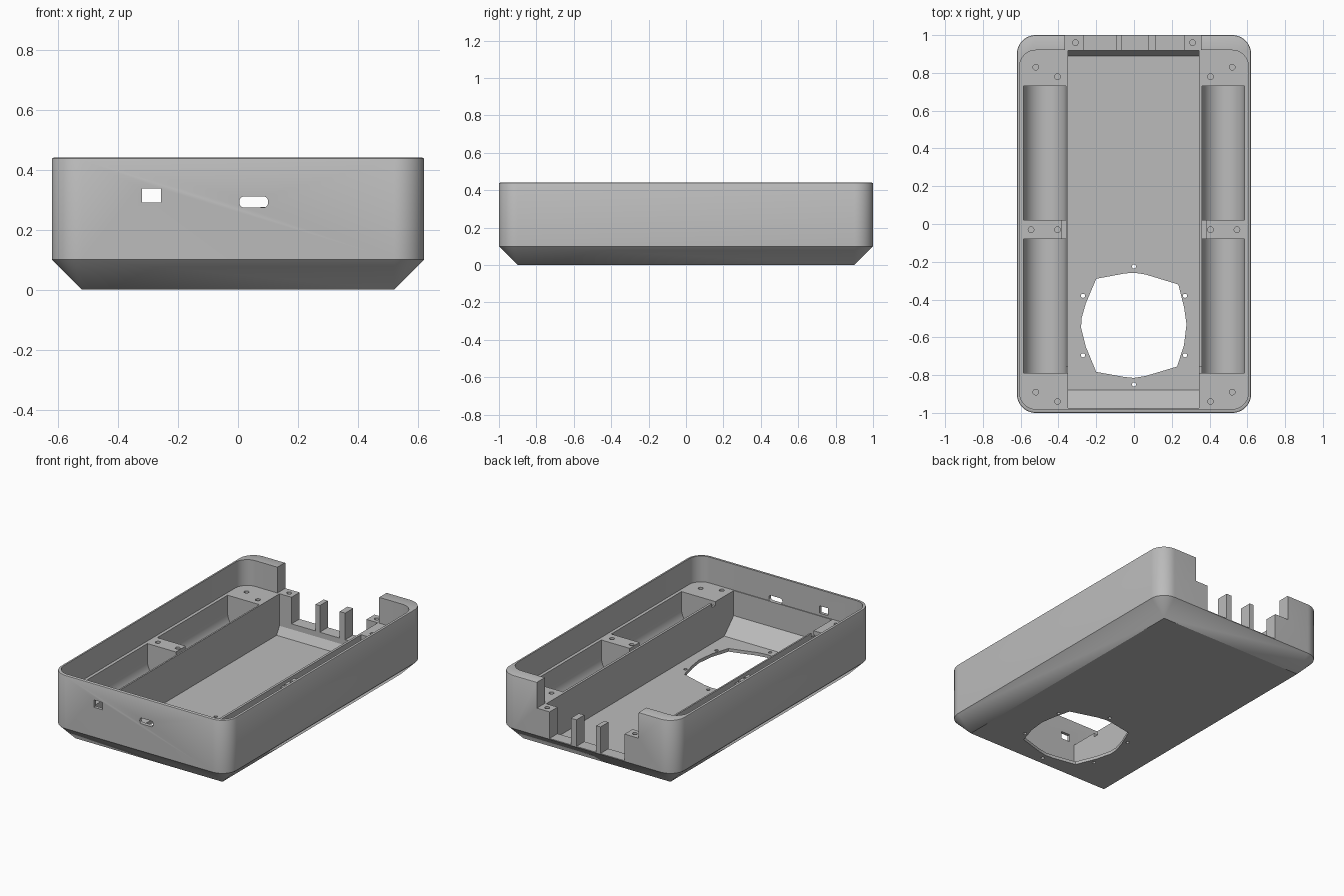
import bpy, bmesh
from math import sin, cos, pi

old = bpy.data.objects.get("Cube")
if old:
    bpy.data.objects.remove(old, do_unlink=True)

GREY = (0.5, 0.5, 0.5, 1)
mat = bpy.data.materials.new("plain grey")
mat.use_nodes = True
mat.diffuse_color = GREY
mat.node_tree.nodes["Principled BSDF"].inputs["Base Color"].default_value = GREY

DECK = 0.275   # top of the side blocks, shelves and ribs
FLOOR = 0.02   # top of the floor


def add_object(name, bm):
    mesh = bpy.data.meshes.new(name)
    bm.to_mesh(mesh)
    bm.free()
    mesh.materials.append(mat)
    obj = bpy.data.objects.new(name, mesh)
    bpy.context.collection.objects.link(obj)
    return obj


def rounded(x0, x1, y0, y1, r, steps=12):
    """Outline of a rectangle with round corners."""
    pts = []
    for i, (cx, cy) in enumerate([(x1 - r, y1 - r), (x0 + r, y1 - r),
                                  (x0 + r, y0 + r), (x1 - r, y0 + r)]):
        for k in range(steps + 1):
            a = (i + k / steps) * pi / 2
            pts.append((cx + r * cos(a), cy + r * sin(a)))
    return pts


def rect(x0, x1, y0, y1):
    return [(x0, y0), (x1, y0), (x1, y1), (x0, y1)]


def circle(cx, cy, r, n=16):
    return [(cx + r * cos(2 * pi * k / n), cy + r * sin(2 * pi * k / n)) for k in range(n)]


PLACE = {"x": lambda a, b, t: (t, a, b),
         "y": lambda a, b, t: (a, t, b),
         "z": lambda a, b, t: (a, b, t)}
cutters = []


def cut(name, outlines, axis, lo, hi):
    """Remove outlines, extruded along an axis, from the case."""
    bm = bmesh.new()
    for outline in outlines:
        rings = [[bm.verts.new(PLACE[axis](a, b, t)) for a, b in outline] for t in (lo, hi)]
        bm.faces.new(rings[0])
        bm.faces.new(rings[1])
        n = len(outline)
        for i in range(n):
            j = (i + 1) % n
            bm.faces.new((rings[0][i], rings[0][j], rings[1][j], rings[1][i]))
    bmesh.ops.recalc_face_normals(bm, faces=bm.faces)
    cutter = add_object(name, bm)
    cutter.hide_render = True
    cutters.append(cutter)
    mod = case.modifiers.new(name, "BOOLEAN")
    mod.operation = "DIFFERENCE"
    mod.solver = "EXACT"
    mod.object = cutter


# Outer case: upright walls, chamfered underside, softened rim
bm = bmesh.new()
for inset, z in ((0, 0.1), (0, 0.434), (0.002, 0.438), (0.006, 0.44)):
    for x, y in rounded(-0.62 + inset, 0.62 - inset, -1 + inset, 1 - inset, 0.1 - inset):
        bm.verts.new((x, y, z))
for x, y in rect(-0.52, 0.52, -0.9, 0.9):
    bm.verts.new((x, y, 0))
bmesh.ops.remove_doubles(bm, verts=bm.verts, dist=0.0001)
bmesh.ops.convex_hull(bm, input=bm.verts)
bmesh.ops.dissolve_limit(bm, angle_limit=0.01, verts=bm.verts, edges=bm.edges)
bmesh.ops.recalc_face_normals(bm, faces=bm.faces)
case = add_object("case_body", bm)

# Upper cavity and central channel with sloped ends
cut("upper_cavity", [rounded(-0.605, 0.605, -0.98, 0.92, 0.085)], "z", DECK, 0.6)
cut("channel", [[(-0.975, 0.4), (-0.975, 0.115), (-0.88, FLOOR), (0.89, FLOOR),
                 (0.919, 0.07), (0.919, 0.4)]], "x", -0.35, 0.345)

# Opening in the back wall, leaving two shelves and two ribs
cut("back_opening", [rect(-0.365, 0.355, DECK, 0.6)], "y", 0.85, 1.1)
cut("back_gaps", [rect(a, b, 0.105, 0.5) for a, b in
                  ((-0.265, -0.095), (-0.065, 0.075), (0.115, 0.265))], "y", 0.9, 1.1)

# Round-bottomed bays in both side blocks
R = 0.1125
bays = []
for side in (-1, 1):
    cx = side * 0.4725
    trough = [(cx - R * cos(pi * k / 24), 0.165 - R * sin(pi * k / 24)) for k in range(25)]
    bays.append(trough + [(cx + R, 0.4), (cx - R, 0.4)])
cut("front_bays", bays, "y", -0.79, -0.08)
cut("back_bays", bays, "y", 0.02, 0.73)

# Wire notches beside the bays
cut("middle_notches", [rect(s * 0.372 - 0.012, s * 0.372 + 0.012, -0.085, 0.025)
                       for s in (-1, 1)], "z", 0.25, 0.4)
cut("front_notches", [rect(s * 0.355 - 0.02, s * 0.355 + 0.02, -0.789, -0.755)
                      for s in (-1, 1)], "z", 0.25, 0.4)

# Blind screw holes in the blocks and shelves
screws = [(0.52, 0.83), (0.405, 0.78), (0.545, -0.03), (0.405, -0.03),
          (0.52, -0.89), (0.405, -0.94), (0.31, 0.96)]
cut("screw_holes", [circle(s * x, y, 0.015) for x, y in screws for s in (-1, 1)],
    "z", 0.16, 0.5)

# Vent opening in the floor and its fixing holes
vent = [(-0.2, -0.29), (-0.05, -0.262), (0, -0.258), (0.06, -0.267), (0.235, -0.32),
        (0.265, -0.44), (0.278, -0.53), (0.265, -0.64), (0.228, -0.755), (0.06, -0.805),
        (0, -0.815), (-0.05, -0.81), (-0.2, -0.783), (-0.255, -0.65), (-0.28, -0.55),
        (-0.278, -0.5), (-0.255, -0.42)]
cut("vent", [vent], "z", -0.1, 0.1)
fixings = [(0, -0.225), (0, -0.85)] + [(s * 0.27, y) for s in (-1, 1) for y in (-0.38, -0.695)]
cut("vent_fixings", [circle(x, y, 0.011, 12) for x, y in fixings], "z", -0.1, 0.1)

# Switch and cable slots in the front wall
cut("front_slots", [rect(-0.32, -0.257, 0.29, 0.337),
                    rounded(0.005, 0.1, 0.274, 0.311, 0.015, 5)], "y", -1.1, -0.95)

# Bake the cuts and remove the cutters
graph = bpy.context.evaluated_depsgraph_get()
baked = bpy.data.meshes.new_from_object(case.evaluated_get(graph))
case.modifiers.clear()
case.data = baked
for cutter in cutters:
    bpy.data.objects.remove(cutter, do_unlink=True)

bpy.context.view_layer.objects.active = case
case.select_set(True)
bpy.ops.object.shade_smooth_by_angle()
